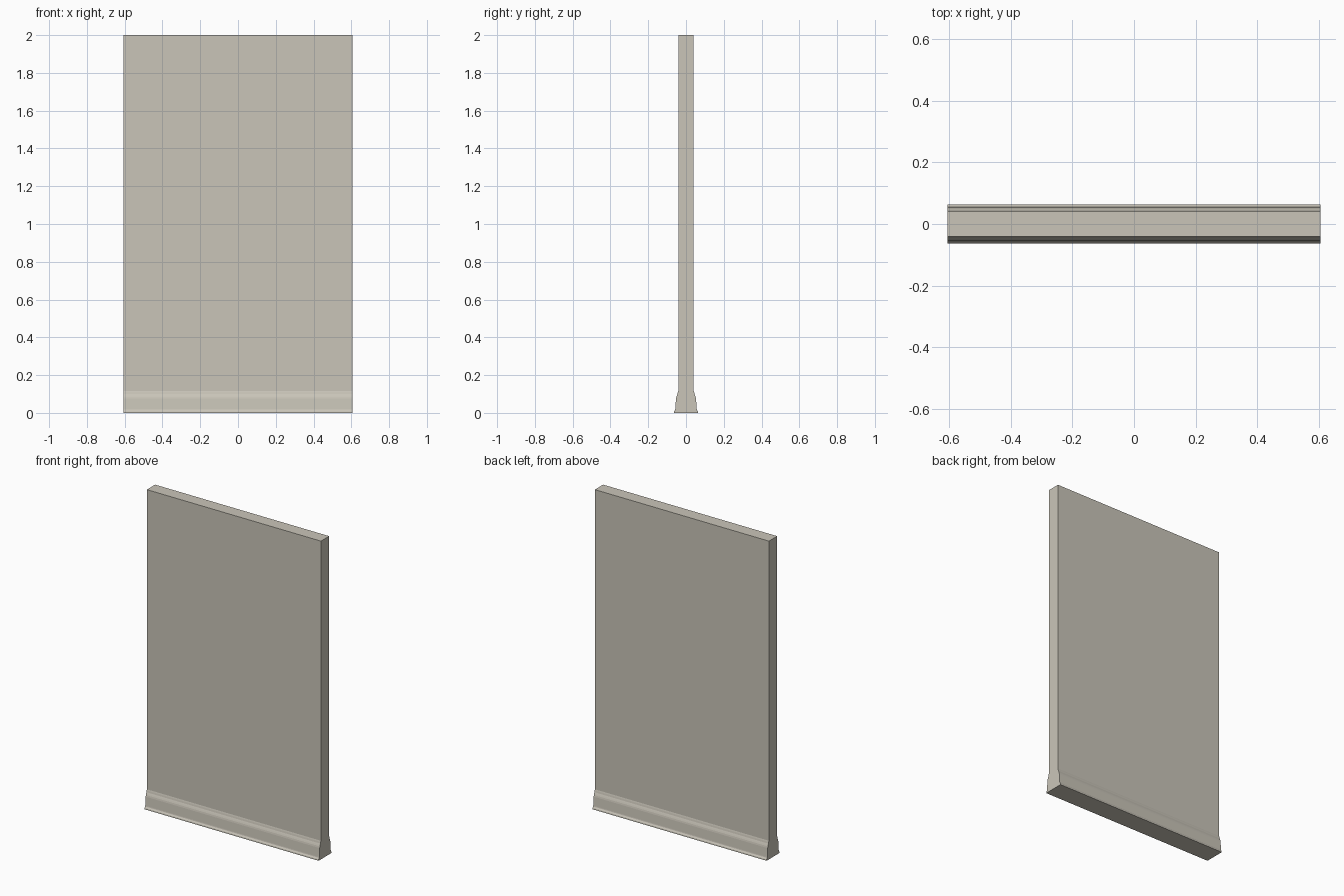
import bpy
import bmesh

HALF_LENGTH = 0.605
HALF_WALL = 0.041
HEIGHT = 2.0

cube = bpy.data.objects.get("Cube")
if cube:
    bpy.data.objects.remove(cube, do_unlink=True)

# Warm plaster colour
plaster = bpy.data.materials.new("warm_plaster")
plaster.use_nodes = True
colour = (0.59, 0.56, 0.485, 1.0)
plaster.diffuse_color = colour
plaster.node_tree.nodes["Principled BSDF"].inputs["Base Color"].default_value = colour


def extrude_profile(name, profile):
    """Sweep a closed (y, z) outline along the full length of the wall."""
    bm = bmesh.new()
    face = bm.faces.new([bm.verts.new((-HALF_LENGTH, y, z)) for y, z in profile])
    swept = bmesh.ops.extrude_face_region(bm, geom=[face], use_keep_orig=True)
    verts = [v for v in swept["geom"] if isinstance(v, bmesh.types.BMVert)]
    bmesh.ops.translate(bm, verts=verts, vec=(2 * HALF_LENGTH, 0, 0))
    bmesh.ops.recalc_face_normals(bm, faces=bm.faces)
    mesh = bpy.data.meshes.new(name)
    bm.to_mesh(mesh)
    bm.free()
    mesh.materials.append(plaster)
    obj = bpy.data.objects.new(name, mesh)
    bpy.context.collection.objects.link(obj)
    return obj


# Wall panel
extrude_profile("wall_panel", [(-HALF_WALL, 0), (HALF_WALL, 0),
                               (HALF_WALL, HEIGHT), (-HALF_WALL, HEIGHT)])

# Skirting moulding: toe, sloping face, curved shoulder, top lip
moulding = [(HALF_WALL, 0), (0.064, 0), (0.063, 0.008), (0.058, 0.015),
            (0.057, 0.02), (0.053, 0.075), (0.051, 0.085), (0.048, 0.093),
            (0.045, 0.1), (0.043, 0.11), (HALF_WALL, 0.117)]

for name, side in (("front_skirting", -1), ("back_skirting", 1)):
    extrude_profile(name, [(side * y, z) for y, z in moulding])
